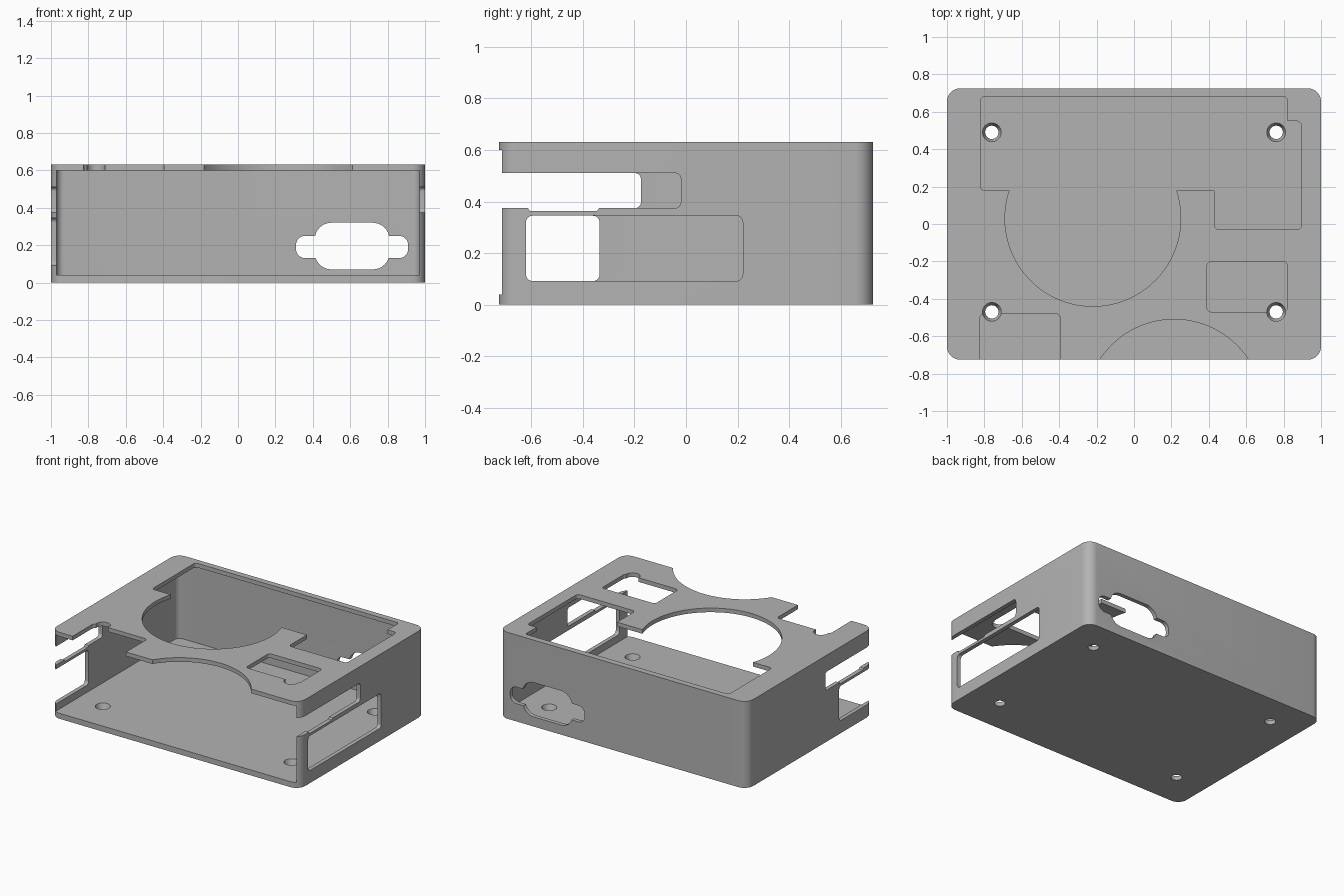
import bpy
import bmesh
from math import cos, sin, pi, radians
from mathutils import Vector

old = bpy.data.objects.get("Cube")
if old:
    bpy.data.objects.remove(old, do_unlink=True)

grey = bpy.data.materials.new("plain grey plastic")
grey.use_nodes = True
COLOUR = (0.45, 0.45, 0.45, 1)
grey.diffuse_color = COLOUR
grey.node_tree.nodes["Principled BSDF"].inputs["Base Color"].default_value = COLOUR


def rounded(u0, u1, v0, v1, r, steps=8):
    """Outline of a rectangle with rounded corners."""
    pts = []
    corners = [(u1 - r, v1 - r), (u0 + r, v1 - r), (u0 + r, v0 + r), (u1 - r, v0 + r)]
    for k, (u, v) in enumerate(corners):
        for i in range(steps + 1):
            a = (k + i / steps) * pi / 2
            pts.append((u + r * cos(a), v + r * sin(a)))
    return pts


def circle(u, v, r, steps=96):
    return [(u + r * cos(2 * pi * i / steps), v + r * sin(2 * pi * i / steps)) for i in range(steps)]


def prism(name, outline, axis, lo, hi):
    """Solid made by extruding an outline along an axis."""
    place = {"x": lambda u, v, w: (w, u, v),
             "y": lambda u, v, w: (u, w, v),
             "z": lambda u, v, w: (u, v, w)}[axis]
    bm = bmesh.new()
    face = bm.faces.new([bm.verts.new(place(u, v, lo)) for u, v in outline])
    ext = bmesh.ops.extrude_face_region(bm, geom=[face])
    verts = [g for g in ext["geom"] if isinstance(g, bmesh.types.BMVert)]
    bmesh.ops.translate(bm, verts=verts, vec=Vector(place(0, 0, hi - lo)))
    bmesh.ops.recalc_face_normals(bm, faces=bm.faces)
    return make_object(name, bm)


def cone(name, x, y, z0, z1, r0, r1):
    bm = bmesh.new()
    bmesh.ops.create_cone(bm, cap_ends=True, segments=32, radius1=r0, radius2=r1, depth=z1 - z0)
    bmesh.ops.translate(bm, verts=bm.verts, vec=(x, y, (z0 + z1) / 2))
    return make_object(name, bm)


def make_object(name, bm):
    mesh = bpy.data.meshes.new(name)
    bm.to_mesh(mesh)
    bm.free()
    obj = bpy.data.objects.new(name, mesh)
    bpy.context.collection.objects.link(obj)
    return obj


def cut(body, cutter):
    """Subtract the cutter from the body and discard it."""
    cutter.hide_render = True
    mod = body.modifiers.new("cut", "BOOLEAN")
    mod.operation = "DIFFERENCE"
    mod.solver = "EXACT"
    mod.object = cutter
    bpy.context.view_layer.objects.active = body
    bpy.ops.object.modifier_apply(modifier=mod.name)
    bpy.data.objects.remove(cutter, do_unlink=True)


W, D, H = 1.0, 0.725, 0.63
FLOOR, ROOF = 0.04, 0.60

# Rounded box, hollow and open at the front
case = prism("enclosure", rounded(-W, W, -D, D, 0.07), "z", 0, H)
cut(case, prism("cavity", rounded(-0.97, 0.97, -1, 0.695, 0.04), "z", FLOOR, ROOF))

# Openings in the lid: large window, round cutout, small window, front notches
lid_openings = [
    rounded(-0.82, 0.82, 0.18, 0.68, 0.02),
    rounded(0.43, 0.895, -0.03, 0.55, 0.025),
    circle(-0.22, 0.03, 0.47),
    rounded(0.39, 0.82, -0.47, -0.2, 0.025),
    rounded(-0.825, -0.395, -1, -0.48, 0.025),
    circle(0.215, -0.985, 0.475),
]
# Screwdriver access holes above the front screws
lid_openings += [circle(s * 0.76, -0.47, 0.05, 32) for s in (-1, 1)]
for outline in lid_openings:
    cut(case, prism("lid_cutter", outline, "z", ROOF - 0.02, H + 0.05))

# Countersunk screw holes in the floor
for x in (-0.76, 0.76):
    for y in (-0.47, 0.49):
        cut(case, cone("screw_cutter", x, y, -0.01, FLOOR + 0.01, 0.032, 0.054))

# Side ports: upper slot open to the front, lower window, shallow dip between
dip = [(-0.62, 0.385), (-0.605, 0.363), (-0.345, 0.363), (-0.33, 0.385)]
side_ports = {1: (-0.02, -0.62, 0.22), -1: (-0.175, -1, -0.335)}
for side, (slot_end, window_start, window_end) in side_ports.items():
    lo, hi = sorted((side * 0.9, side * 1.1))
    for outline in (rounded(-1, slot_end, 0.375, 0.51, 0.022),
                    rounded(window_start, window_end, 0.092, 0.345, 0.025),
                    dip):
        cut(case, prism("side_cutter", outline, "x", lo, hi))

# Connector port with screw ears in the back wall
for outline in (rounded(0.41, 0.81, 0.07, 0.32, 0.09),
                rounded(0.31, 0.91, 0.13, 0.25, 0.05)):
    cut(case, prism("back_cutter", outline, "y", 0.6, 0.8))

case.data.materials.clear()
case.data.materials.append(grey)
for poly in case.data.polygons:
    poly.material_index = 0

bpy.ops.object.select_all(action="DESELECT")
case.select_set(True)
bpy.context.view_layer.objects.active = case
bpy.ops.object.shade_smooth_by_angle(angle=radians(30))
